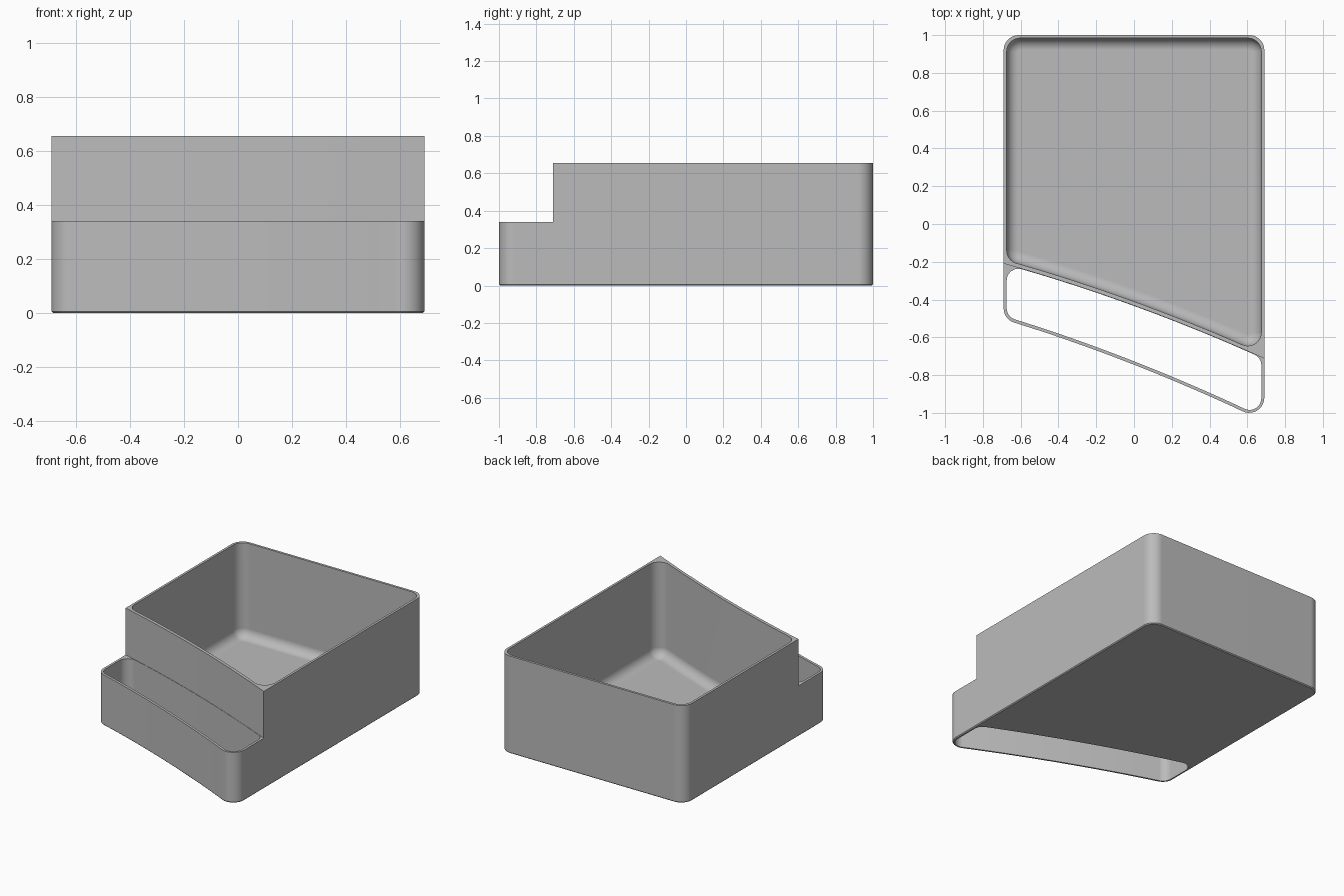
import bpy, bmesh, math
from mathutils import Vector

cube = bpy.data.objects.get("Cube")
if cube:
    bpy.data.objects.remove(cube, do_unlink=True)

HALF, TOP, STEP, WALL = 0.69, 0.655, 0.34, 0.016

grey = bpy.data.materials.new("plain grey")
grey.use_nodes = True
grey.diffuse_color = (0.5, 0.5, 0.5, 1)
grey.node_tree.nodes["Principled BSDF"].inputs["Base Color"].default_value = (0.5, 0.5, 0.5, 1)


def divider(x):
    return -0.432 - 0.364 * x - 0.061 * x * x


def front(x):
    return -0.745 - 0.392 * x - 0.0625 * x * x


def fillet(before, corner, after, radius, steps=10):
    """Points of an arc rounding one corner."""
    u, v = (before - corner).normalized(), (after - corner).normalized()
    half = u.angle(v) / 2
    centre = corner + (u + v).normalized() * radius / math.sin(half)
    start = corner + u * radius / math.tan(half) - centre
    end = corner + v * radius / math.tan(half) - centre
    sweep = start.angle_signed(end)
    a0 = math.atan2(start.y, start.x)
    return [centre + radius * Vector((math.cos(a0 - sweep * i / steps),
                                      math.sin(a0 - sweep * i / steps)))
            for i in range(steps + 1)]


def edge_curve(func, half, shift, inner=0.5, count=15):
    """A curved edge from left to right with its two corner points."""
    xs = [-half] + [-inner + 2 * inner * i / count for i in range(count + 1)] + [half]
    return [Vector((x, func(x) + shift)) for x in xs]


def outline(half, near, far, radius):
    """Rounded footprint between a near edge and a far edge."""
    pts = near + far[::-1]
    corners = {0, len(near) - 1, len(near), len(pts) - 1}
    loop = []
    for i, p in enumerate(pts):
        if i in corners and radius > 0:
            loop += fillet(pts[i - 1], p, pts[(i + 1) % len(pts)], radius)
        else:
            loop.append(p)
    return loop


def back_edge(half, y):
    return [Vector((-half, y)), Vector((half, y))]


def loft(name, rings):
    """Closed solid through a stack of matching (outline, z) rings."""
    bm = bmesh.new()
    loops = [[bm.verts.new((p.x, p.y, z)) for p in ring] for ring, z in rings]
    for low, high in zip(loops, loops[1:]):
        for i in range(len(low)):
            j = (i + 1) % len(low)
            bm.faces.new((low[i], low[j], high[j], high[i]))
    bm.faces.new(loops[0][::-1])
    bm.faces.new(loops[-1])
    bmesh.ops.recalc_face_normals(bm, faces=bm.faces)
    mesh = bpy.data.meshes.new(name)
    bm.to_mesh(mesh)
    bm.free()
    mesh.materials.append(grey)
    obj = bpy.data.objects.new(name, mesh)
    bpy.context.collection.objects.link(obj)
    return obj


# Outer shell, with a tiny inset at the foot
def shell_ring(d):
    h = HALF - d
    return outline(h, edge_curve(front, h, d), back_edge(h, 1 - d), 0.08 - d)


body = loft("tray_body", [(shell_ring(0.006), 0), (shell_ring(0), 0.006), (shell_ring(0), TOP)])

# Step that lowers the front pocket
step_ring = outline(1, back_edge(1, -1.5), edge_curve(divider, 1, 0, inner=0.69, count=24), 0)
step = loft("step_cutter", [(step_ring, STEP), (step_ring, 1)])


# Main compartment with a coved floor
def cavity_ring(d):
    h = HALF - WALL - d
    return outline(h, edge_curve(divider, h, 0.022 + 1.07 * d),
                   back_edge(h, 1 - WALL - d), 0.072 - d)


COVE, FLOOR = 0.062, 0.02
rings = []
for i in range(9):
    a = math.pi / 2 * i / 8
    rings.append((cavity_ring(COVE * (1 - math.sin(a))), FLOOR + COVE * (1 - math.cos(a))))
rings.append((cavity_ring(0), 1))
cavity = loft("compartment_cutter", rings)

# Front pocket, open at the bottom
h = HALF - WALL
pocket_ring = outline(h, edge_curve(front, h, 0.018), edge_curve(divider, h, -0.002), 0.062)
pocket = loft("pocket_cutter", [(pocket_ring, -0.2), (pocket_ring, 0.5)])

# Cut the shell
bpy.context.view_layer.objects.active = body
for cutter in (step, cavity, pocket):
    cutter.hide_render = True
    mod = body.modifiers.new(cutter.name, 'BOOLEAN')
    mod.operation, mod.solver, mod.object = 'DIFFERENCE', 'EXACT', cutter
    bpy.ops.object.modifier_apply(modifier=mod.name)
    bpy.data.objects.remove(cutter, do_unlink=True)

# Smooth curves, crisp rims
for obj in bpy.context.selected_objects:
    obj.select_set(False)
body.select_set(True)
bpy.ops.object.shade_smooth_by_angle(angle=math.radians(30))
weighted = body.modifiers.new("even_shading", 'WEIGHTED_NORMAL')
weighted.keep_sharp = True
